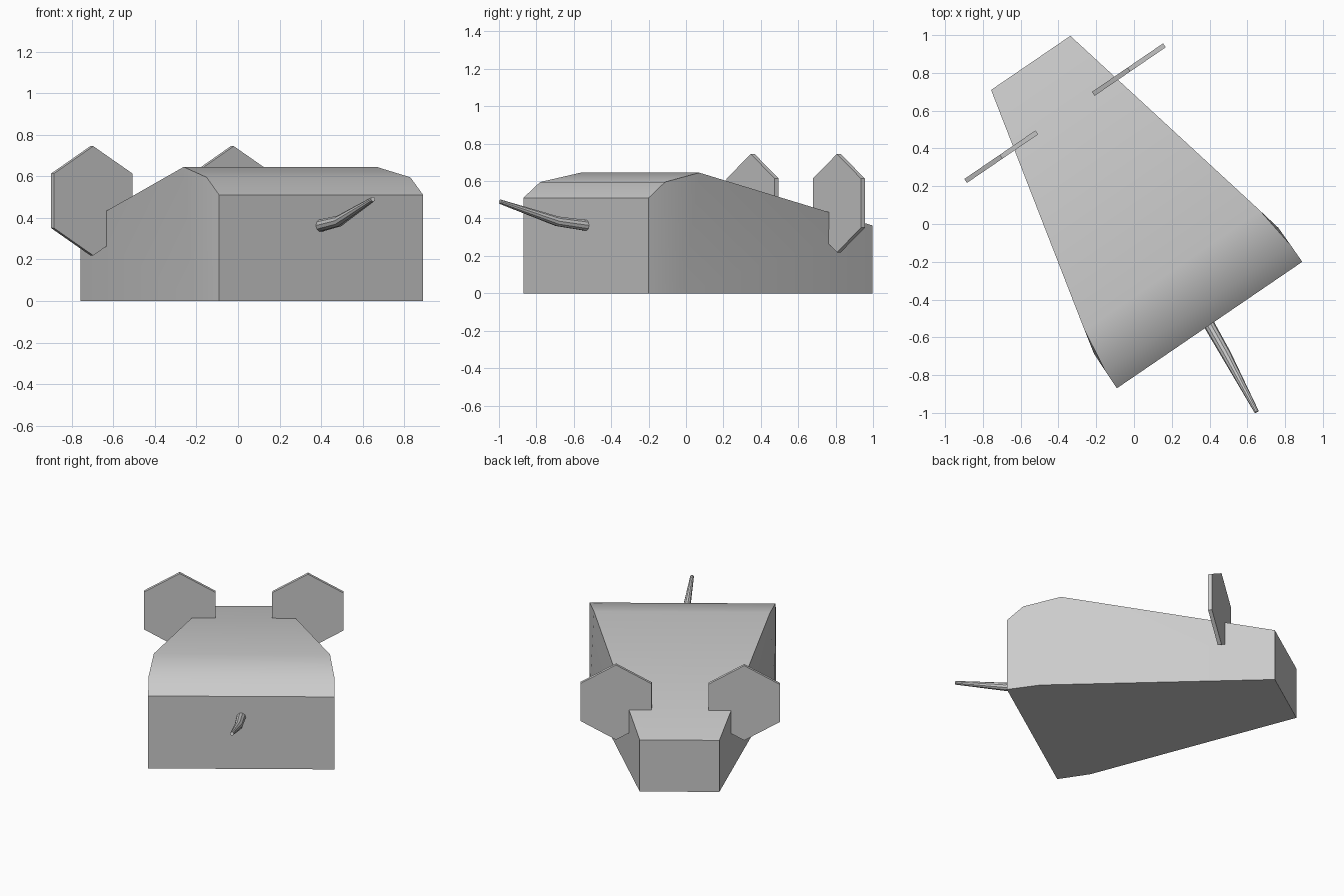
import bpy
import bmesh
import math
from mathutils import Matrix, Vector

if "Cube" in bpy.data.objects:
    bpy.data.objects.remove(bpy.data.objects["Cube"], do_unlink=True)

# One plain grey for everything
grey = bpy.data.materials.new("plain_grey")
grey.use_nodes = True
colour = (0.6, 0.6, 0.6, 1)
grey.diffuse_color = colour
grey.node_tree.nodes["Principled BSDF"].inputs["Base Color"].default_value = colour

# Local frame: x across, y from rump to nose, origin at rump centre
PLACE = Matrix.Translation((0.40, -0.535, 0)) @ Matrix.Rotation(math.radians(34.3), 4, "Z")


def finish(obj, smooth=True):
    obj.data.materials.clear()
    obj.data.materials.append(grey)
    bpy.ops.object.select_all(action="DESELECT")
    obj.select_set(True)
    bpy.context.view_layer.objects.active = obj
    if smooth:
        bpy.ops.object.shade_smooth_by_angle(angle=math.radians(30))


def add_mesh(name, bm, smooth=True):
    bmesh.ops.recalc_face_normals(bm, faces=bm.faces)
    bm.transform(PLACE)
    mesh = bpy.data.meshes.new(name)
    bm.to_mesh(mesh)
    bm.free()
    obj = bpy.data.objects.new(name, mesh)
    bpy.context.collection.objects.link(obj)
    finish(obj, smooth)


# Body: wedge with a rounded rump, given as (half width, y, z) along one side
floor_line = [(0.594, 0, 0), (0.591, 0.22, 0), (0.254, 1.68, 0)]
back_line = [(0.594, 0, 0.51), (0.593, 0.108, 0.595), (0.562, 0.35, 0.645), (0.254, 1.68, 0.363)]
bm = bmesh.new()
floors, backs = [], []
for side in (-1, 1):
    f = [bm.verts.new((side * w, y, z)) for w, y, z in floor_line]
    t = [bm.verts.new((side * w, y, z)) for w, y, z in back_line]
    bm.faces.new((f[0], f[1], t[1], t[0]))
    bm.faces.new((f[1], t[2], t[1]))
    bm.faces.new((f[1], f[2], t[3], t[2]))
    floors.append(f)
    backs.append(t)
loops = [floors[i] + backs[i][::-1] for i in (0, 1)]
count = len(loops[0])
for i in range(count):
    j = (i + 1) % count
    bm.faces.new((loops[0][i], loops[0][j], loops[1][j], loops[1][i]))
add_mesh("body", bm)

# Ears: thin upright hexagonal plates
for name, side in (("left_ear", -1), ("right_ear", 1)):
    bm = bmesh.new()
    bmesh.ops.create_cone(bm, cap_ends=True, segments=6, radius1=0.263, radius2=0.263, depth=0.025)
    bm.transform(Matrix.Rotation(math.pi / 2, 4, "X"))
    top = max(v.co.z for v in bm.verts)
    if top < 0.25:
        bm.transform(Matrix.Rotation(math.pi / 6, 4, "Y"))
    bm.transform(Matrix.Translation((side * 0.409, 1.358, 0.482)))
    add_mesh(name, bm, smooth=False)

# Tail: bent tapering tube
curve = bpy.data.curves.new("tail", "CURVE")
curve.dimensions = "3D"
curve.bevel_depth = 0.03
curve.bevel_resolution = 3
curve.use_fill_caps = True
spline = curve.splines.new("POLY")
path = [((0, 0.01, 0.362), 1), ((-0.015, -0.175, 0.385), 0.9), ((-0.053, -0.52, 0.49), 0.4)]
spline.points.add(len(path) - 1)
for point, (co, radius) in zip(spline.points, path):
    point.co = (PLACE @ Vector(co)).to_4d()
    point.radius = radius
tail = bpy.data.objects.new("tail", curve)
bpy.context.collection.objects.link(tail)
bpy.ops.object.select_all(action="DESELECT")
tail.select_set(True)
bpy.context.view_layer.objects.active = tail
bpy.ops.object.convert(target="MESH")
finish(bpy.context.object)
